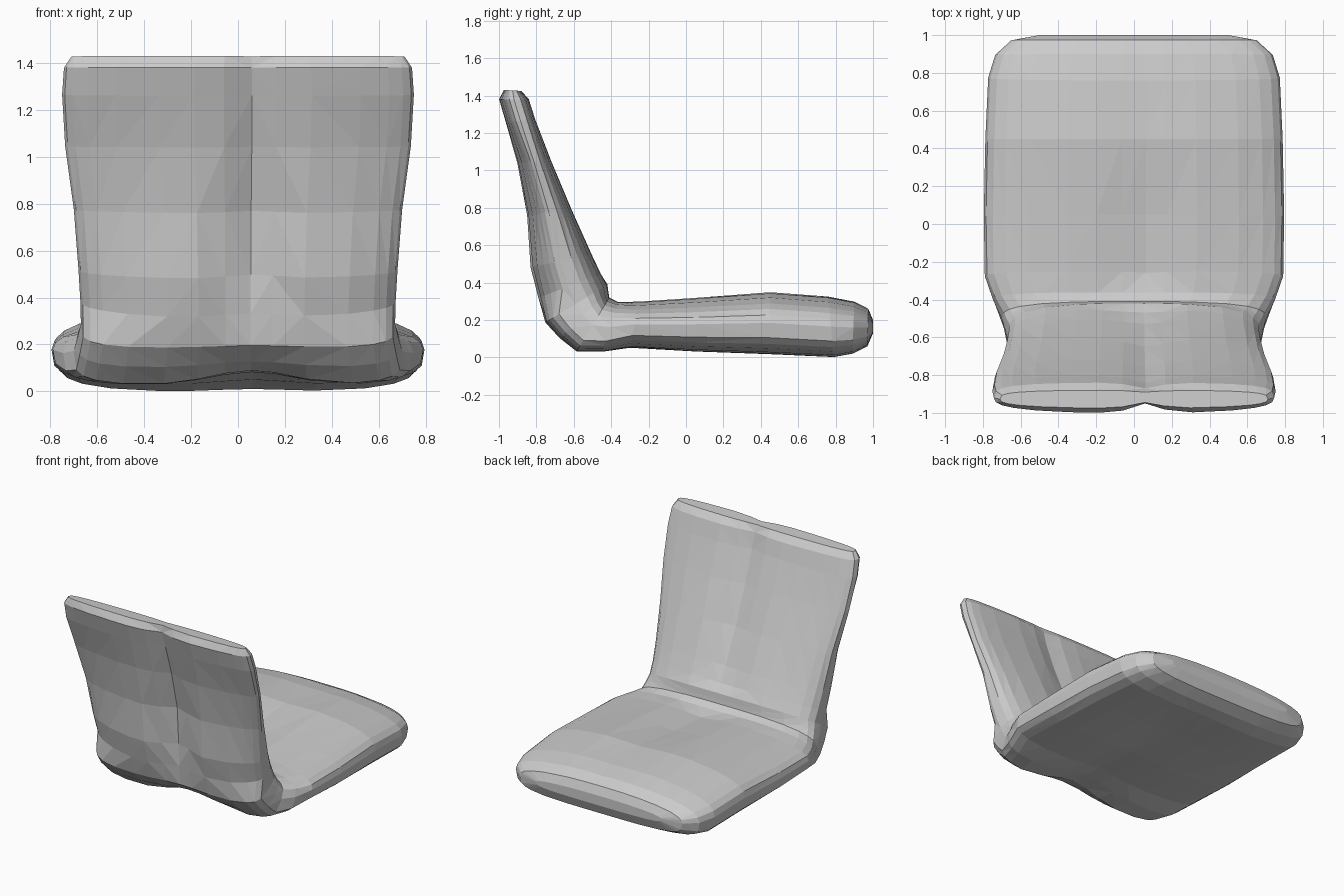
import bpy, bmesh, math
from mathutils import Vector

cube = bpy.data.objects.get("Cube")
if cube:
    bpy.data.objects.remove(cube)

grey = bpy.data.materials.new("plain grey")
grey.use_nodes = True
grey.diffuse_color = (0.6, 0.6, 0.6, 1)
grey.node_tree.nodes["Principled BSDF"].inputs["Base Color"].default_value = (0.6, 0.6, 0.6, 1)

# Stations: upper (y, z), lower (y, z), half width, upper dip, lower groove, groove width
SEAT = [
    ((1.00, .20), (1.00, .13), .50, 0, 0, .1),
    ((.975, .26), (.97, .06), .65, 0, 0, .1),
    ((.90, .30), (.89, .02), .735, .005, 0, .1),
    ((.76, .33), (.79, .00), .772, .01, .01, .2),
    ((.45, .355), (.45, .015), .787, .02, .02, .2),
    ((.05, .325), (.05, .03), .795, .035, .02, .18),
    ((-.25, .305), (-.30, .05), .79, .035, .03, .18),
]
BEND = [
    ((-.36, .30), (-.45, .025), .745, .01, .06, .25),
    ((-.41, .32), (-.59, .025), .70, 0, .075, .25),
    ((-.415, .35), (-.68, .10), .685, 0, .04, .25),
    ((-.42, .39), (-.755, .185), .67, 0, .02, .25),
]
BACKREST = [
    ((-.45, .45), (-.81, .31), .672, .02, .06, .2),
    ((-.50, .55), (-.845, .48), .68, .03, .09, .15),
    ((-.61, .79), (-.855, .76), .70, .04, .08, .12),
    ((-.72, 1.05), (-.905, 1.04), .737, .04, .06, .1),
]
RIM = [
    ((-.805, 1.27), (-.965, 1.26), .75, .035, .05, .1),
    ((-.84, 1.38), (-1.0, 1.38), .742, .03, .05, .1),
    ((-.88, 1.425), (-.975, 1.43), .71, .01, .03, .1),
]
# Each zone with the squareness of its upper and lower faces
ZONES = [(SEAT, 2.4, 3.8), (BEND, 3, 4.5), (BACKREST, 3, 2), (RIM, 3.6, 2.7)]
SPREAD = [-1, -.985, -.94, -.86, -.7, -.45, -.25, -.08, .08, .22, .42, .7, .86, .94, .985, 1]


def section(upper, lower, half, dip, groove, width, round_up, round_low):
    """Closed rounded ring between the upper and lower padding lines."""
    up, low = Vector((0, *upper)), Vector((0, *lower))
    mid, reach = (up + low) / 2, (up - low) / 2
    inward = reach.normalized()

    def point(u, side):
        n = round_up if side > 0 else round_low
        p = mid + reach * side * (1 - abs(u) ** n) ** (1 / n)
        p.x = u * half
        depth = groove if side < 0 else -dip
        return p + inward * depth * math.exp(-((p.x - .06) / width) ** 2)

    return [point(u, 1) for u in SPREAD] + [point(u, -1) for u in SPREAD[-2:0:-1]]


# Folded cushion: one padded loft running through seat, bend and backrest
bm = bmesh.new()
outlines = [section(*s, up, low) for zone, up, low in ZONES for s in zone]
rings = [[bm.verts.new(p) for p in outline] for outline in outlines]
for a, b in zip(rings, rings[1:]):
    for i in range(len(a)):
        j = (i + 1) % len(a)
        bm.faces.new((a[i], a[j], b[j], b[i]))
bm.faces.new(rings[0])
bm.faces.new(rings[-1])
bmesh.ops.triangulate(bm, faces=bm.faces[:])
bmesh.ops.recalc_face_normals(bm, faces=bm.faces[:])
mesh = bpy.data.meshes.new("folded_seat_cushion")
bm.to_mesh(mesh)
bm.free()
mesh.materials.append(grey)
cushion = bpy.data.objects.new("folded_seat_cushion", mesh)
bpy.context.collection.objects.link(cushion)
